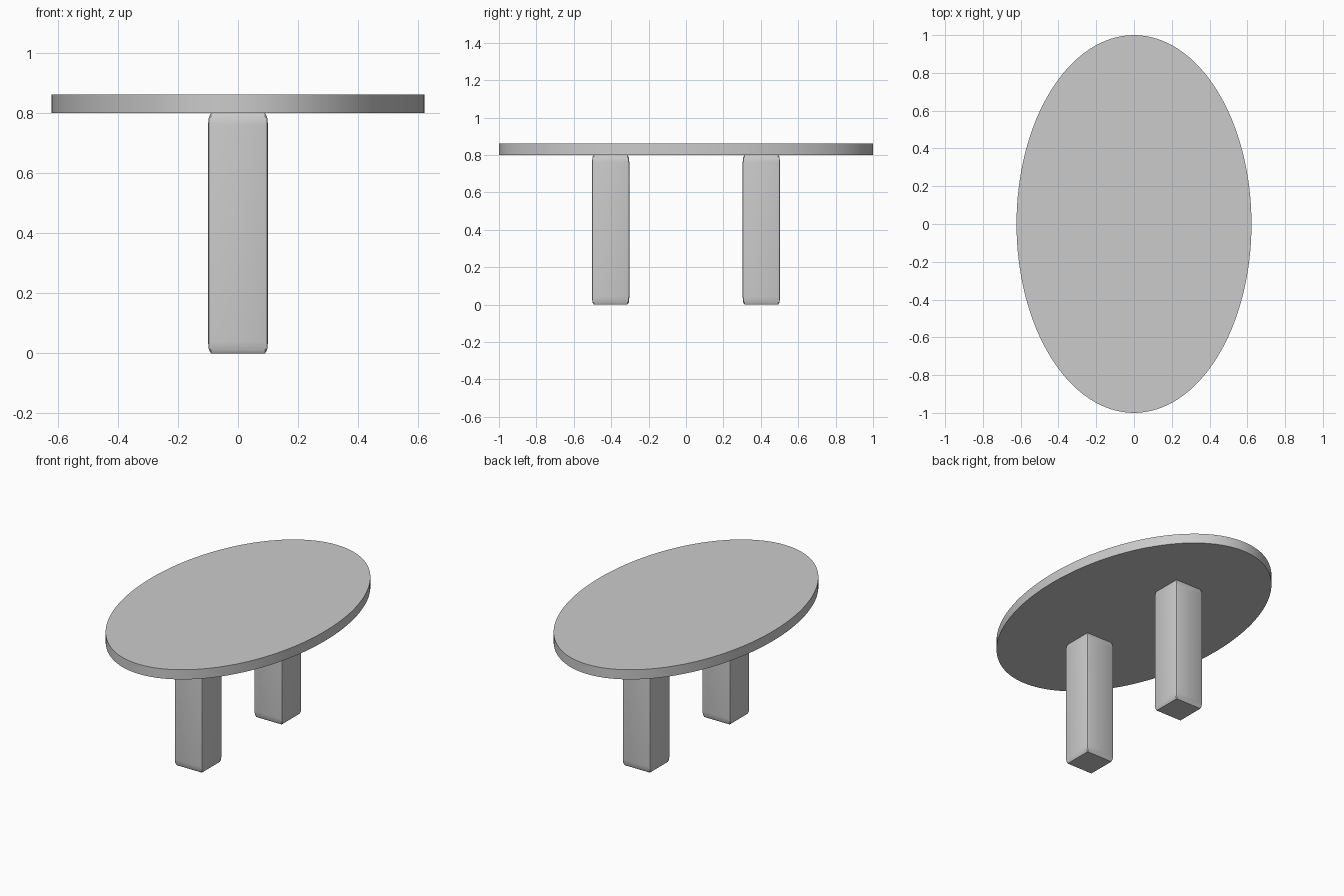
import bpy

if "Cube" in bpy.data.objects:
    bpy.data.objects.remove(bpy.data.objects["Cube"])

LEG_H = 0.80
TOP_T = 0.062


def finish(obj, name):
    obj.name = name
    bpy.ops.object.transform_apply(location=False, rotation=False, scale=True)
    bpy.ops.object.shade_smooth_by_angle()


# Oval table top
bpy.ops.mesh.primitive_cylinder_add(vertices=128, radius=1, depth=TOP_T,
                                    location=(0, 0, LEG_H + TOP_T / 2))
top = bpy.context.object
top.scale = (0.622, 1, 1)
finish(top, "table_top")


# Square legs: bevelled in cube space, then stretched so the end bevels are tall
def add_leg(name, y):
    bpy.ops.mesh.primitive_cube_add(size=2, location=(0, y, LEG_H / 2))
    leg = bpy.context.object
    bevel = leg.modifiers.new("soft_edges", 'BEVEL')
    bevel.width = 0.1
    bevel.segments = 2
    bpy.ops.object.modifier_apply(modifier=bevel.name)
    leg.scale = (0.1, 0.1, LEG_H / 2)
    finish(leg, name)


for name, y in (("front_leg", -0.403), ("back_leg", 0.403)):
    add_leg(name, y)
